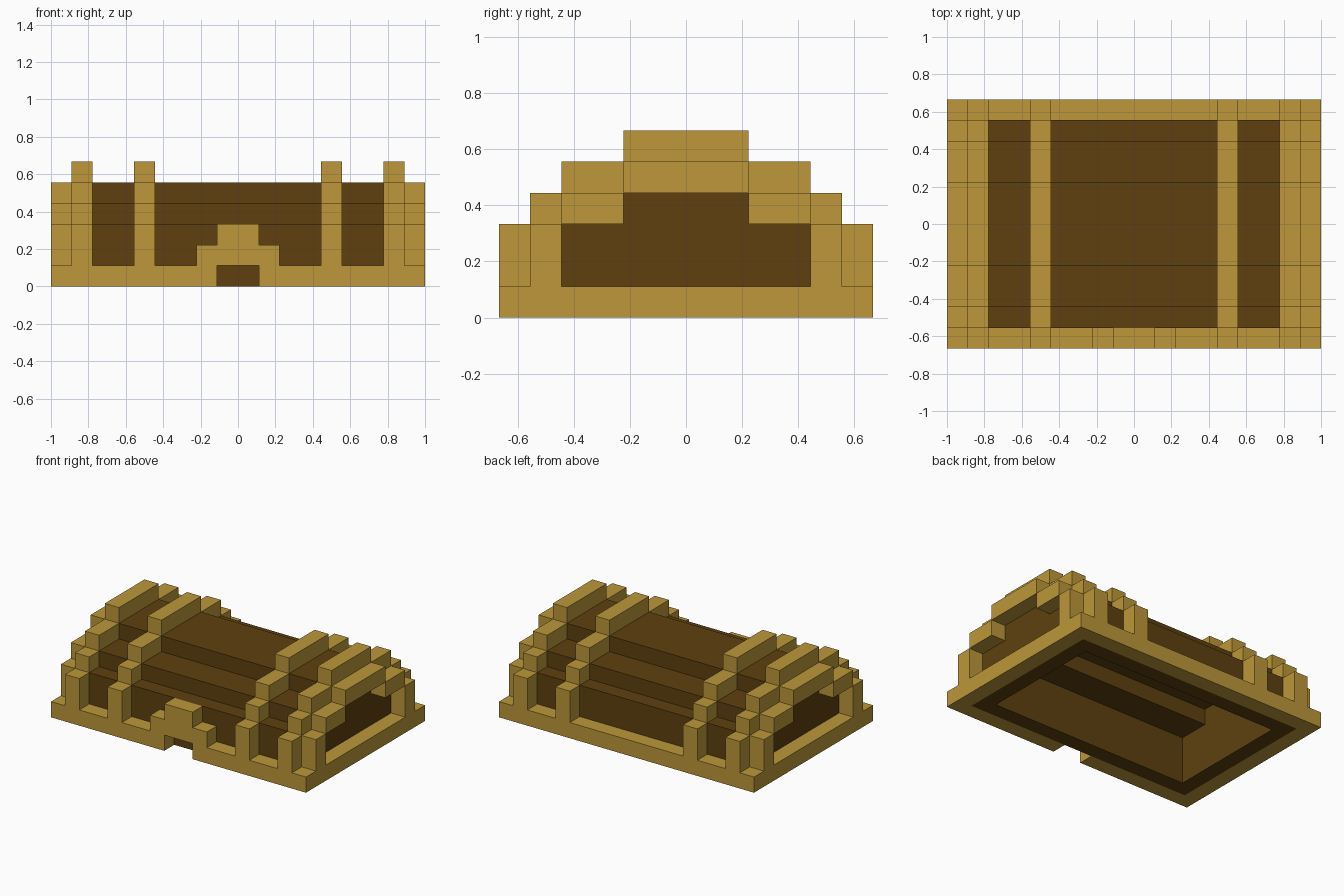
import bpy, bmesh

cube = bpy.data.objects.get("Cube")
if cube:
    bpy.data.objects.remove(cube, do_unlink=True)

U = 1 / 9  # one block


def material(name, rgb):
    m = bpy.data.materials.new(name)
    m.use_nodes = True
    m.diffuse_color = (*rgb, 1)
    bsdf = next(n for n in m.node_tree.nodes if n.type == 'BSDF_PRINCIPLED')
    bsdf.inputs["Base Color"].default_value = (*rgb, 1)
    return m


GOLD = material("gold", (0.509, 0.313, 0.041))
WOOD = material("dark wood", (0.112, 0.051, 0.0045))


def finish(name, bm, mat):
    bmesh.ops.scale(bm, vec=(U, U, U), verts=bm.verts)
    mesh = bpy.data.meshes.new(name)
    bm.to_mesh(mesh)
    bm.free()
    mesh.materials.append(mat)
    ob = bpy.data.objects.new(name, mesh)
    bpy.context.collection.objects.link(ob)
    return ob


def prism(bm, profile, axis, start, end):
    """Extrude a 2D outline along an axis; returns all its faces."""
    def place(p, d):
        v = list(p)
        v.insert(axis, d)
        return v
    base = bm.faces.new([bm.verts.new(place(p, start)) for p in profile])
    geom = bmesh.ops.extrude_face_region(bm, geom=[base], use_keep_orig=True)["geom"]
    shift = [0, 0, 0]
    shift[axis] = end - start
    bmesh.ops.translate(bm, vec=shift,
                        verts=[g for g in geom if isinstance(g, bmesh.types.BMVert)])
    faces = list({f for v in base.verts for f in v.link_faces}
                 | {g for g in geom if isinstance(g, bmesh.types.BMFace)})
    bmesh.ops.recalc_face_normals(bm, faces=faces)
    return faces


def mirrored(half):
    """Close a right-hand outline with its mirror image."""
    return half + [(-a, b) for a, b in reversed(half)]


def boxes(name, x0, x1, courses, mat):
    """Stepped band of blocks, mirrored front to back."""
    bm = bmesh.new()
    for y0, y1, z0, z1 in courses:
        spans = [(y0, y1)] if y0 < 0 else [(y0, y1), (-y1, -y0)]
        for a, b in spans:
            prism(bm, [(a, z0), (b, z0), (b, z1), (a, z1)], 0, x0, x1)
    return finish(name, bm, mat)


# Wooden body: stepped lid shape, hollow and open underneath
bm = bmesh.new()
outer = mirrored([(5, 0), (5, 3), (4, 3), (4, 4), (2, 4), (2, 5)])
inner = mirrored([(4, 0), (4, 3), (2, 3), (2, 4)])
prism(bm, outer, 0, -8, 8)
cavity = prism(bm, inner, 0, -7, 7)
bmesh.ops.reverse_faces(bm, faces=cavity)
bottoms = [f for f in bm.faces if all(abs(v.co.z) < 1e-6 for v in f.verts)]
rims = [e for f in bottoms for e in f.edges]
bmesh.ops.delete(bm, geom=bottoms, context='FACES_ONLY')
bmesh.ops.bridge_loops(bm, edges=rims)
bmesh.ops.recalc_face_normals(bm, faces=bm.faces)
finish("chest_body", bm, WOOD)

# Base frame: ring with a gap under the latch
bm = bmesh.new()
prism(bm, mirrored([(1, -6), (9, -6), (9, 6)]) [:3]
      + [(-9, 6), (-9, -6), (-1, -6), (-1, -5), (-8, -5), (-8, 5),
         (8, 5), (8, -5), (1, -5)], 2, 0, 1)
finish("base_frame", bm, GOLD)

# Front latch plate
bm = bmesh.new()
prism(bm, mirrored([(2, 1), (2, 2), (1, 2), (1, 3)]), 1, -6, -5)
finish("latch", bm, GOLD)

# Straps over the lid and arched trim on each end
STRAP = [(5, 6, 1, 3), (4, 5, 3, 4), (2, 4, 4, 5), (-2, 2, 5, 6)]
TRIM = [(4, 5, 1, 3), (2, 4, 3, 4), (-2, 2, 4, 5)]
for side, s in (("left", 1), ("right", -1)):
    for part, x, courses in (("inner_strap", 4, STRAP), ("outer_strap", 7, STRAP),
                             ("end_trim", 8, TRIM)):
        x0, x1 = sorted((s * x, s * (x + 1)))
        boxes(f"{side}_{part}", x0, x1, courses, GOLD)
